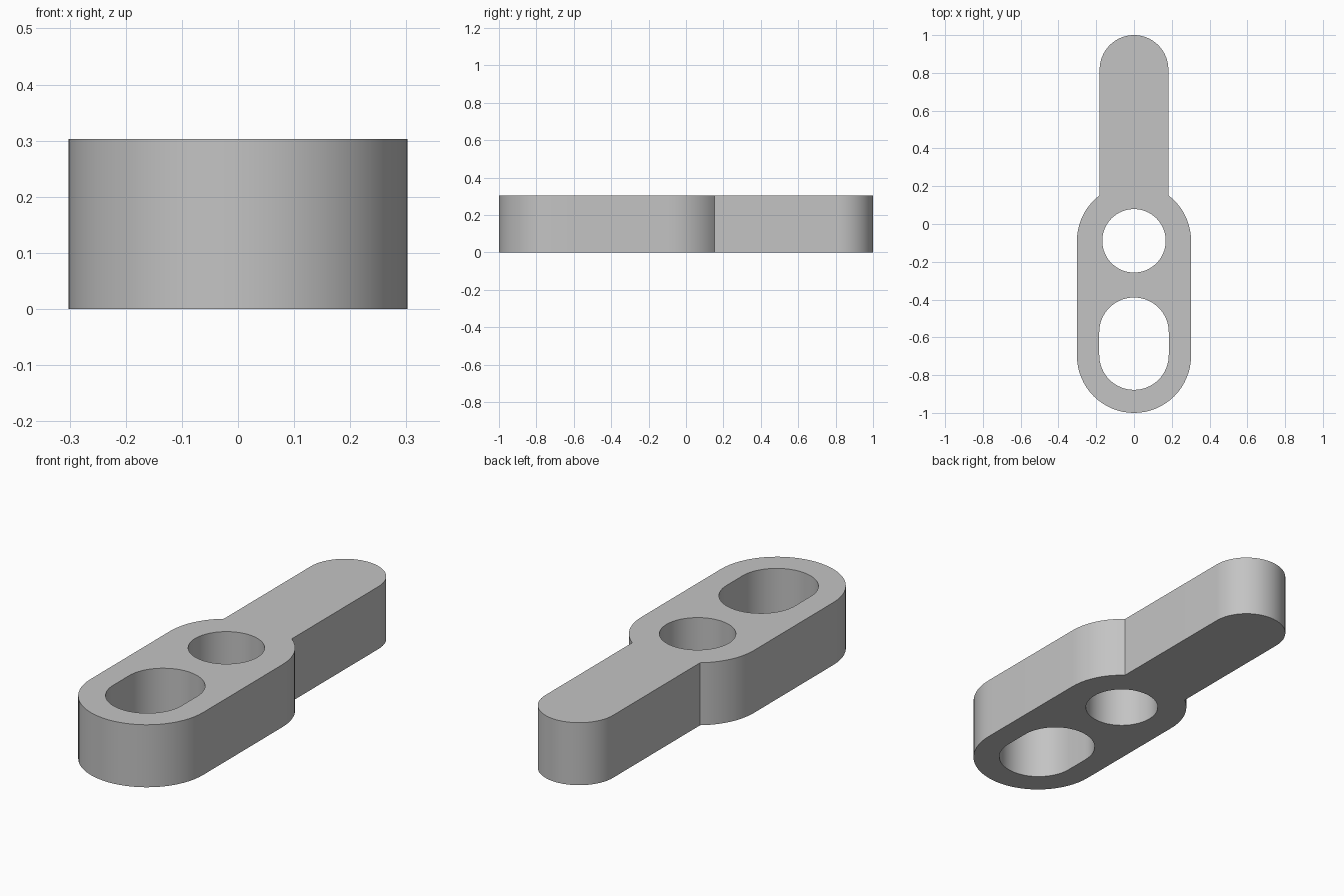
import bpy
import bmesh
from math import pi, sin, cos, asin

cube = bpy.data.objects.get("Cube")
if cube:
    bpy.data.objects.remove(cube, do_unlink=True)

HEIGHT = 0.303
BODY_R, BODY_FRONT, BODY_BACK = 0.302, -0.698, -0.089
ARM_R = 0.182
SEG = 32


def arc(cy, r, start, end, n=SEG):
    """Points on an arc centred on the long axis."""
    return [(r * cos(start + (end - start) * i / n),
             cy + r * sin(start + (end - start) * i / n)) for i in range(n + 1)]


# Outline: rounded body, shoulders, round-ended arm
meet = asin((BODY_R**2 - ARM_R**2) ** 0.5 / BODY_R)
outline = (arc(BODY_FRONT, BODY_R, -pi, 0)
           + arc(BODY_BACK, BODY_R, 0, meet, SEG // 3)
           + arc(1 - ARM_R, ARM_R, 0, pi)
           + arc(BODY_BACK, BODY_R, pi - meet, pi, SEG // 3))

# Round hole and slot
round_hole = arc(BODY_BACK, 0.168, 0, 2 * pi, 2 * SEG)[:-1]
slot = arc(-0.694, 0.184, -pi, 0) + arc(-0.573, 0.184, 0, pi)

bm = bmesh.new()
for loop in (outline, round_hole, slot):
    verts = [bm.verts.new((x, y, 0)) for x, y in loop]
    for a, b in zip(verts, verts[1:] + verts[:1]):
        bm.edges.new((a, b))
bmesh.ops.triangle_fill(bm, use_beauty=True, use_dissolve=False, edges=bm.edges[:])

# Thicken the flat plate
top = bmesh.ops.extrude_face_region(bm, geom=bm.faces[:], use_keep_orig=True)
bmesh.ops.translate(bm, vec=(0, 0, HEIGHT),
                    verts=[g for g in top["geom"] if isinstance(g, bmesh.types.BMVert)])
bmesh.ops.recalc_face_normals(bm, faces=bm.faces[:])

mesh = bpy.data.meshes.new("link_plate")
bm.to_mesh(mesh)
bm.free()
plate = bpy.data.objects.new("link_plate", mesh)
bpy.context.collection.objects.link(plate)

# Plain grey
grey = bpy.data.materials.new("grey")
grey.use_nodes = True
color = (0.55, 0.55, 0.55, 1)
grey.diffuse_color = color
grey.node_tree.nodes["Principled BSDF"].inputs["Base Color"].default_value = color
mesh.materials.append(grey)

# Smooth round walls with crisp rims
bpy.ops.object.select_all(action='DESELECT')
plate.select_set(True)
bpy.context.view_layer.objects.active = plate
bpy.ops.object.shade_smooth_by_angle(angle=pi / 6)
